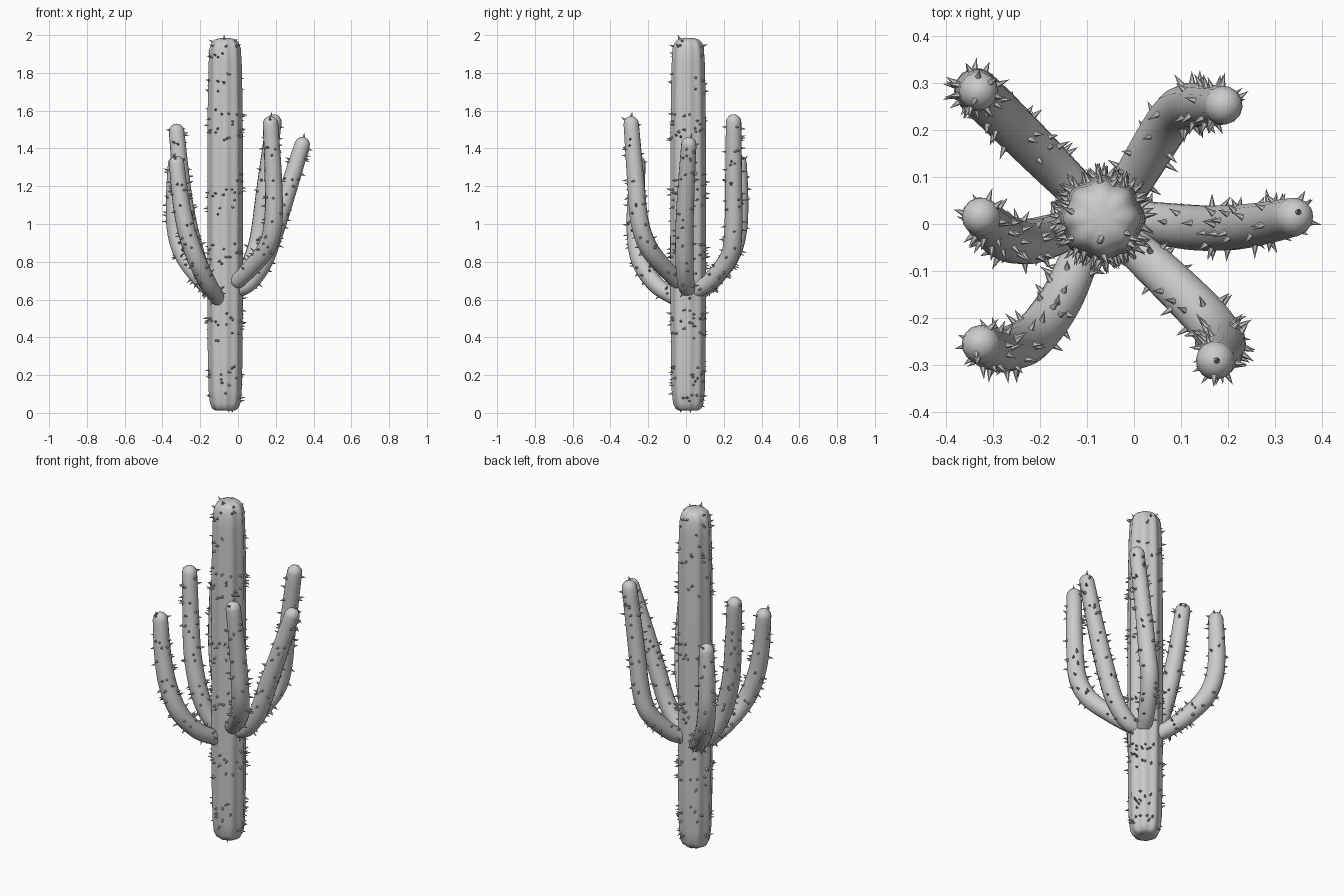
import bpy, bmesh, math, random
from mathutils import Vector, Quaternion

if "Cube" in bpy.data.objects:
    bpy.data.objects.remove(bpy.data.objects["Cube"])

random.seed(7)
TRUNK = Vector((-0.068, 0.012, 0))


def sweep(name, rings, sides, ribs=0, depth=0.0):
    """Skin (centre, radius) rings into a closed tube, optionally ribbed."""
    bm = bmesh.new()
    loops, n = [], len(rings)
    tan = Vector((0, 0, 1))
    q = Quaternion()
    for i, (c, r) in enumerate(rings):
        t = (rings[min(i + 1, n - 1)][0] - rings[max(i - 1, 0)][0]).normalized()
        q = tan.rotation_difference(t) @ q
        tan = t
        loop = []
        for k in range(sides):
            a = 2 * math.pi * k / sides
            rr = r * (1 + depth * math.cos(ribs * a))
            loop.append(bm.verts.new(c + q @ Vector((rr * math.cos(a), rr * math.sin(a), 0))))
        loops.append(loop)
    for a, b in zip(loops, loops[1:]):
        for k in range(sides):
            j = (k + 1) % sides
            bm.faces.new((a[k], a[j], b[j], b[k]))
    bm.faces.new(loops[0][::-1])
    bm.faces.new(loops[-1])
    bmesh.ops.recalc_face_normals(bm, faces=bm.faces)
    me = bpy.data.meshes.new(name)
    bm.to_mesh(me)
    bm.free()
    ob = bpy.data.objects.new(name, me)
    bpy.context.collection.objects.link(ob)
    for p in me.polygons:
        p.use_smooth = True
    return ob


def smooth_path(pts, steps=6):
    """Catmull-Rom curve through the points."""
    p = [2 * pts[0] - pts[1]] + pts + [2 * pts[-1] - pts[-2]]
    out = []
    for i in range(1, len(p) - 2):
        a, b, c, d = p[i - 1:i + 3]
        for s in range(steps):
            t = s / steps
            out.append(0.5 * (2 * b + (c - a) * t + (2 * a - 5 * b + 4 * c - d) * t * t
                              + (3 * b - a - 3 * c + d) * t ** 3))
    return out + [pts[-1]]


def arm(name, coords):
    """Curved limb with domed ends, slightly thinner at both ends."""
    path = smooth_path([Vector(c) for c in coords])
    n = len(path) - 1
    rings = [(p, 0.041 + 0.008 * math.sin(math.pi * i / n)) for i, p in enumerate(path)]
    r = 0.041
    d0 = (path[0] - path[1]).normalized()
    d1 = (path[-1] - path[-2]).normalized()
    angles = [math.radians(x) for x in (25, 50, 70, 86)]
    head = [(path[0] + d0 * r * math.sin(a), r * math.cos(a)) for a in reversed(angles)]
    tail = [(path[-1] + d1 * r * math.sin(a), r * math.cos(a)) for a in angles]
    return sweep(name, head + rings + tail, 14)


def spines(name, body, count, inside_trunk=False):
    """Scatter small cones over a body, pointing along its normals."""
    polys = [p for p in body.data.polygons
             if inside_trunk or (p.center - TRUNK).xy.length > 0.1]
    bm = bmesh.new()
    for p in random.choices(polys, [f.area for f in polys], k=count):
        vs = [body.data.vertices[v].co for v in p.vertices]
        w = [random.random() + 0.05 for _ in vs]
        pos = sum((v * x for v, x in zip(vs, w)), Vector()) / sum(w)
        tilt = Vector([random.uniform(-0.25, 0.25) for _ in range(3)])
        nrm = (p.normal + tilt).normalized()
        h = random.uniform(0.02, 0.03)
        q = nrm.to_track_quat('Z', 'Y')
        ring = [bm.verts.new(pos - nrm * 0.003 + q @ Vector((
            0.0075 * math.cos(k * math.tau / 6), 0.0075 * math.sin(k * math.tau / 6), 0)))
            for k in range(6)]
        tip = bm.verts.new(pos + nrm * h)
        tip.co.z = max(tip.co.z, 0)
        for k in range(6):
            bm.faces.new((ring[k], ring[(k + 1) % 6], tip))
        bm.faces.new(ring[::-1])
    me = bpy.data.meshes.new(name)
    bm.to_mesh(me)
    bm.free()
    bpy.context.collection.objects.link(bpy.data.objects.new(name, me))


# Ribbed trunk
profile = [(0.012, 0.03), (0.014, 0.052), (0.024, 0.066), (0.05, 0.077), (0.12, 0.084),
           (0.3, 0.088), (0.65, 0.09), (1.0, 0.09), (1.35, 0.09), (1.65, 0.088),
           (1.85, 0.084), (1.93, 0.079), (1.96, 0.069), (1.975, 0.055), (1.983, 0.032),
           (1.985, 0.006)]
trunk = sweep("trunk", [(TRUNK + Vector((0, 0, z)), r) for z, r in profile], 48, 8, 0.045)
spines("trunk_spines", trunk, 230, True)

# Six upturned arms
arms = {
    "right_arm": [(-0.01, 0.01, 0.65), (0.06, 0.0, 0.69), (0.135, -0.008, 0.80),
                  (0.2, -0.008, 0.98), (0.265, 0.0, 1.18), (0.34, 0.015, 1.42)],
    "back_right_arm": [(-0.02, 0.06, 0.65), (0.02, 0.13, 0.70), (0.08, 0.225, 0.82),
                       (0.115, 0.25, 0.95), (0.145, 0.252, 1.2), (0.19, 0.252, 1.54)],
    "front_right_arm": [(0.0, -0.05, 0.70), (0.07, -0.115, 0.77), (0.15, -0.195, 0.87),
                        (0.187, -0.245, 1.01), (0.187, -0.268, 1.25), (0.172, -0.29, 1.53)],
    "front_left_arm": [(-0.11, -0.06, 0.61), (-0.155, -0.16, 0.68), (-0.215, -0.24, 0.80),
                       (-0.268, -0.265, 0.95), (-0.302, -0.265, 1.12), (-0.325, -0.255, 1.32)],
    "left_arm": [(-0.12, -0.005, 0.63), (-0.175, -0.025, 0.71), (-0.225, -0.037, 0.84),
                 (-0.272, -0.03, 1.03), (-0.3, -0.008, 1.23), (-0.325, 0.016, 1.49)],
    "back_left_arm": [(-0.11, 0.06, 0.63), (-0.19, 0.14, 0.70), (-0.285, 0.235, 0.83),
                      (-0.328, 0.276, 0.97), (-0.335, 0.285, 1.15), (-0.33, 0.282, 1.32)],
}
for name, pts in arms.items():
    spines(name + "_spines", arm(name, pts), 60)
